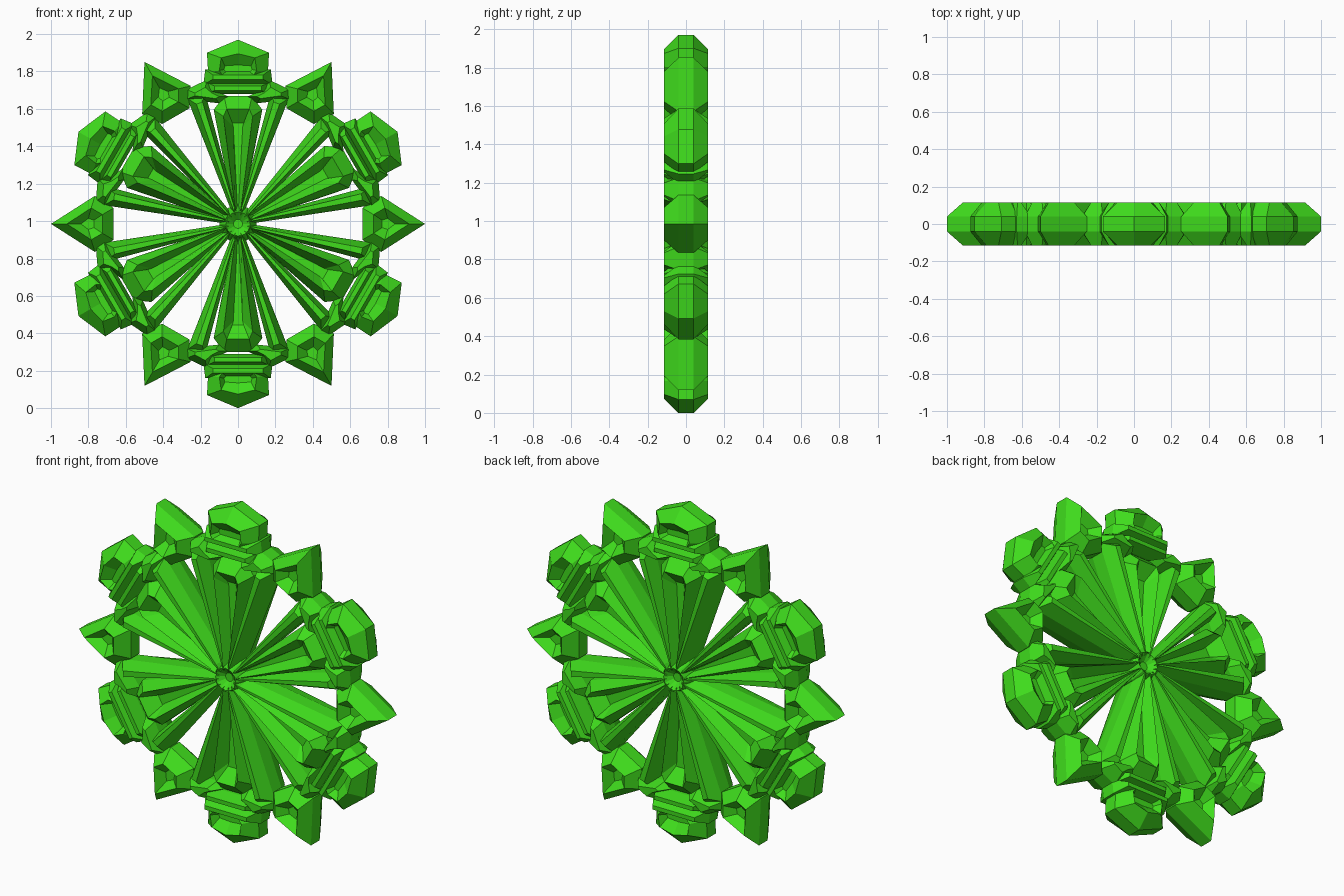
import bpy, bmesh, math

if "Cube" in bpy.data.objects:
    bpy.data.objects.remove(bpy.data.objects["Cube"])

CENTRE = 0.985   # hub height
EDGE = 0.04      # half depth at the outline
CREST = 0.115    # half depth at the ridge

green = bpy.data.materials.new("green")
green.diffuse_color = (0.05, 0.72, 0.012, 1)
green.use_nodes = True
green.node_tree.nodes["Principled BSDF"].inputs["Base Color"].default_value = green.diffuse_color


def mirrored(half):
    """Close a half profile (u outwards, v sideways) about v = 0."""
    return half + [(u, -v) for u, v in reversed(half) if v > 0]


def flip(pts):
    return [(u, -v) for u, v in pts]


def build(name, parts, angles):
    """Each part is outline, ridge and optional sunken floor, turned to every angle."""
    bm = bmesh.new()
    for deg in angles:
        c, s = math.cos(math.radians(deg)), math.sin(math.radians(deg))
        for outline, ridge, floor, floor_y in parts:
            layers = [(outline, EDGE), (ridge, CREST)]
            if floor:
                layers.append((floor, floor_y))
            stack = [(p, -y) for p, y in reversed(layers)] + layers
            rings = [[bm.verts.new((u * c - v * s, y, CENTRE + u * s + v * c))
                      for u, v in pts] for pts, y in stack]
            for a, b in zip(rings, rings[1:]):
                n = len(a)
                for i in range(n):
                    j = (i + 1) % n
                    bm.faces.new((a[i], a[j], b[j], b[i]))
            bm.faces.new(rings[0])
            bm.faces.new(rings[-1])
    bmesh.ops.recalc_face_normals(bm, faces=bm.faces)
    mesh = bpy.data.meshes.new(name)
    bm.to_mesh(mesh)
    bm.free()
    mesh.materials.append(green)
    obj = bpy.data.objects.new(name, mesh)
    bpy.context.collection.objects.link(obj)
    return obj


main = [30 + 60 * i for i in range(6)]
between = [60 * i for i in range(6)]

# Paired tapering arms
arm = [(0.03, 0.01), (0.08, 0.04), (0.672, 0.272), (0.717, 0.18), (0.09, 0.012)]
arm_top = [(0.05, 0.015), (0.09, 0.03), (0.64, 0.222), (0.652, 0.19), (0.09, 0.02)]
build("arms", [(arm, arm_top, None, 0), (flip(arm), flip(arm_top), None, 0)], main)

# Hollowed petals between each pair of arms
petal = mirrored([(0.685, 0.075), (0.61, 0.13), (0.06, 0.022)])
petal_ridge = mirrored([(0.615, 0.06), (0.575, 0.078), (0.07, 0.014)])
petal_floor = mirrored([(0.54, 0.03), (0.52, 0.025), (0.09, 0.003)])
build("petals", [(petal, petal_ridge, petal_floor, 0.05)], main)

# Crystal caps at the outer end
cap = mirrored([(0.985, 0), (0.915, 0.166), (0.81, 0.16), (0.75, 0.11)])
cap_ridge = mirrored([(0.91, 0), (0.888, 0.09), (0.82, 0.10), (0.79, 0.08)])
cap_floor = mirrored([(0.85, 0), (0.845, 0.07), (0.825, 0.075), (0.81, 0.06)])
build("caps", [(cap, cap_ridge, cap_floor, 0.07)], main)

# Crossbars beneath the caps
bars = []
for u, w, h in ((0.785, 0.175, 0.04), (0.725, 0.165, 0.03)):
    bars.append((mirrored([(u + h, w), (u - h, w + 0.01)]),
                 mirrored([(u + 0.012, w - 0.04), (u - 0.012, w - 0.04)]), None, 0))
build("crossbars", bars, main)

# Faceted joints linking arms, crossbars and spikes
joint = [(0.718, 0.276), (0.77, 0.167), (0.72, 0.13), (0.68, 0.05),
         (0.645, 0.10), (0.655, 0.19), (0.665, 0.28)]
joint_top = [(0.70, 0.23), (0.73, 0.175), (0.70, 0.14), (0.68, 0.10),
             (0.67, 0.12), (0.68, 0.19), (0.685, 0.23)]
build("joints", [(joint, joint_top, None, 0), (flip(joint), flip(joint_top), None, 0)], main)

# Pointed spikes between the caps
spike = mirrored([(1.0, 0), (0.765, 0.15), (0.665, 0.085)])
spike_ridge = mirrored([(0.915, 0), (0.785, 0.085), (0.725, 0.05)])
spike_floor = mirrored([(0.84, 0), (0.80, 0.03), (0.77, 0.02)])
build("spikes", [(spike, spike_ridge, spike_floor, 0.06)], between)


# Central hub with a dished middle
def circle(r):
    return [(r * math.cos(math.pi * i / 6), r * math.sin(math.pi * i / 6)) for i in range(12)]


build("hub", [(circle(0.10), circle(0.065), circle(0.025), 0.08)], [0])
